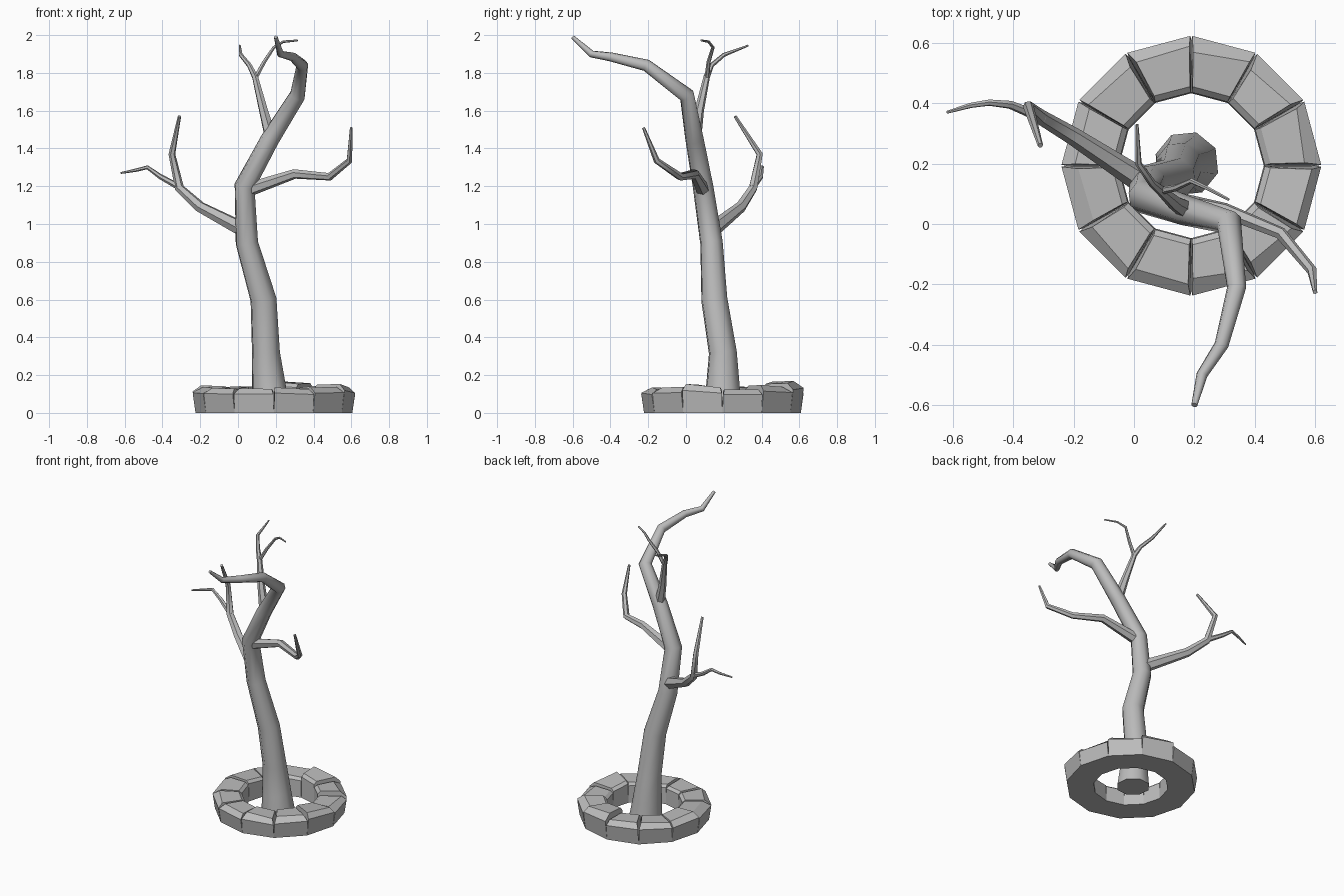
import bpy, bmesh, math, random
from mathutils import Vector

random.seed(4)
if "Cube" in bpy.data.objects:
    bpy.data.objects.remove(bpy.data.objects["Cube"], do_unlink=True)

grey = bpy.data.materials.new("plain grey")
grey.use_nodes = True
grey.diffuse_color = (0.5, 0.5, 0.5, 1)
grey.node_tree.nodes["Principled BSDF"].inputs["Base Color"].default_value = grey.diffuse_color


def finish(name, bm, smooth_angle=None):
    bmesh.ops.recalc_face_normals(bm, faces=bm.faces)
    mesh = bpy.data.meshes.new(name)
    bm.to_mesh(mesh)
    bm.free()
    mesh.materials.append(grey)
    obj = bpy.data.objects.new(name, mesh)
    bpy.context.collection.objects.link(obj)
    if smooth_angle:
        bpy.ops.object.select_all(action='DESELECT')
        obj.select_set(True)
        bpy.context.view_layer.objects.active = obj
        bpy.ops.object.shade_smooth_by_angle(angle=math.radians(smooth_angle))
    return obj


def limb(name, path, sides, start_dir=None):
    """Tapered tube through (x, y, z, radius) points."""
    pts = [Vector(p[:3]) for p in path]
    bm = bmesh.new()
    rings, side = [], Vector((1, 0.1, 0))
    for i, p in enumerate(pts):
        before = (p - pts[i - 1]).normalized() if i else Vector()
        after = (pts[i + 1] - p).normalized() if i + 1 < len(pts) else Vector()
        axis = (before + after).normalized()
        if i == 0 and start_dir:
            axis = Vector(start_dir)
        side = (side - axis * side.dot(axis)).normalized()
        other = axis.cross(side)
        ring = []
        for k in range(sides):
            a = math.tau * (k + 0.5) / sides
            ring.append(bm.verts.new(p + path[i][3] * (side * math.cos(a) + other * math.sin(a))))
        rings.append(ring)
    for low, high in zip(rings, rings[1:]):
        for k in range(sides):
            n = (k + 1) % sides
            bm.faces.new((low[k], low[n], high[n], high[k]))
    bm.faces.new(rings[0])
    bm.faces.new(rings[-1])
    return finish(name, bm, 50)


# Trunk, bending over towards the front at the top
limb("trunk", [(.175, .20, 0, .108), (.165, .195, .13, .094), (.148, .195, .32, .077),
               (.135, .15, .6, .072), (.047, .135, .9, .062), (.035, .09, 1.2, .056),
               (.17, .045, 1.45, .05), (.315, .005, 1.68, .043), (.34, -.21, 1.84, .032),
               (.29, -.40, 1.885, .024), (.225, -.50, 1.90, .019), (.2, -.6, 1.99, .01)],
     8, (0, 0, 1))

# Left branch
limb("left_branch", [(.05, .09, 1.18, .038), (.3, .045, 1.265, .026), (.485, -.03, 1.25, .021),
                     (.59, -.155, 1.335, .017), (.6, -.225, 1.51, .008)], 6)

# Right branch and its twig
limb("right_branch", [(.03, .14, .97, .042), (-.2, .29, 1.09, .03), (-.31, .355, 1.19, .025),
                      (-.35, .39, 1.37, .018), (-.31, .26, 1.57, .009)], 6)
limb("right_twig", [(-.3, .35, 1.19, .018), (-.41, .395, 1.25, .014), (-.48, .402, 1.3, .011),
                    (-.54, .393, 1.285, .009), (-.62, .37, 1.27, .005)], 6)

# Upper branch forking into two twigs
limb("upper_branch", [(.17, .05, 1.47, .033), (.135, .07, 1.6, .025), (.09, .11, 1.78, .017),
                      (.06, .135, 1.84, .013), (.015, .2, 1.895, .011), (.01, .33, 1.945, .005)], 6)
limb("upper_twig", [(.09, .11, 1.77, .013), (.14, .12, 1.86, .011), (.19, .143, 1.935, .009),
                    (.24, .12, 1.965, .007), (.315, .08, 1.972, .005)], 6)

# Ring of chamfered stones, touching at the ground and parting at the top
CENTRE = Vector((.19, .193, 0))
COUNT = 12
for s in range(COUNT):
    mid = math.tau * (s + .5) / COUNT
    half = math.pi / COUNT
    height = .165 if s == 2 else random.uniform(.13, .148)
    bm = bmesh.new()
    ends = []
    for sign in (-1, 1):
        top = height + random.uniform(-.012, .008)
        lean = random.uniform(.86, .96)
        rim = random.uniform(.37, .4)
        profile = [(.24, 0, 1), (.415, 0, 1), (.43, top * .78, .97),
                   (rim, top, lean), (.262, top - .004, lean), (.243, top * .85, .97)]
        end = []
        for r, z, spread in profile:
            a = mid + sign * half * spread
            end.append(bm.verts.new(CENTRE + Vector((r * math.cos(a), r * math.sin(a), z))))
        ends.append(end)
    a, b = ends
    for k in range(len(a)):
        n = (k + 1) % len(a)
        bm.faces.new((a[k], a[n], b[n], b[k]))
    bm.faces.new(a)
    bm.faces.new(b)
    finish("ring_stone_%d" % (s + 1), bm)
